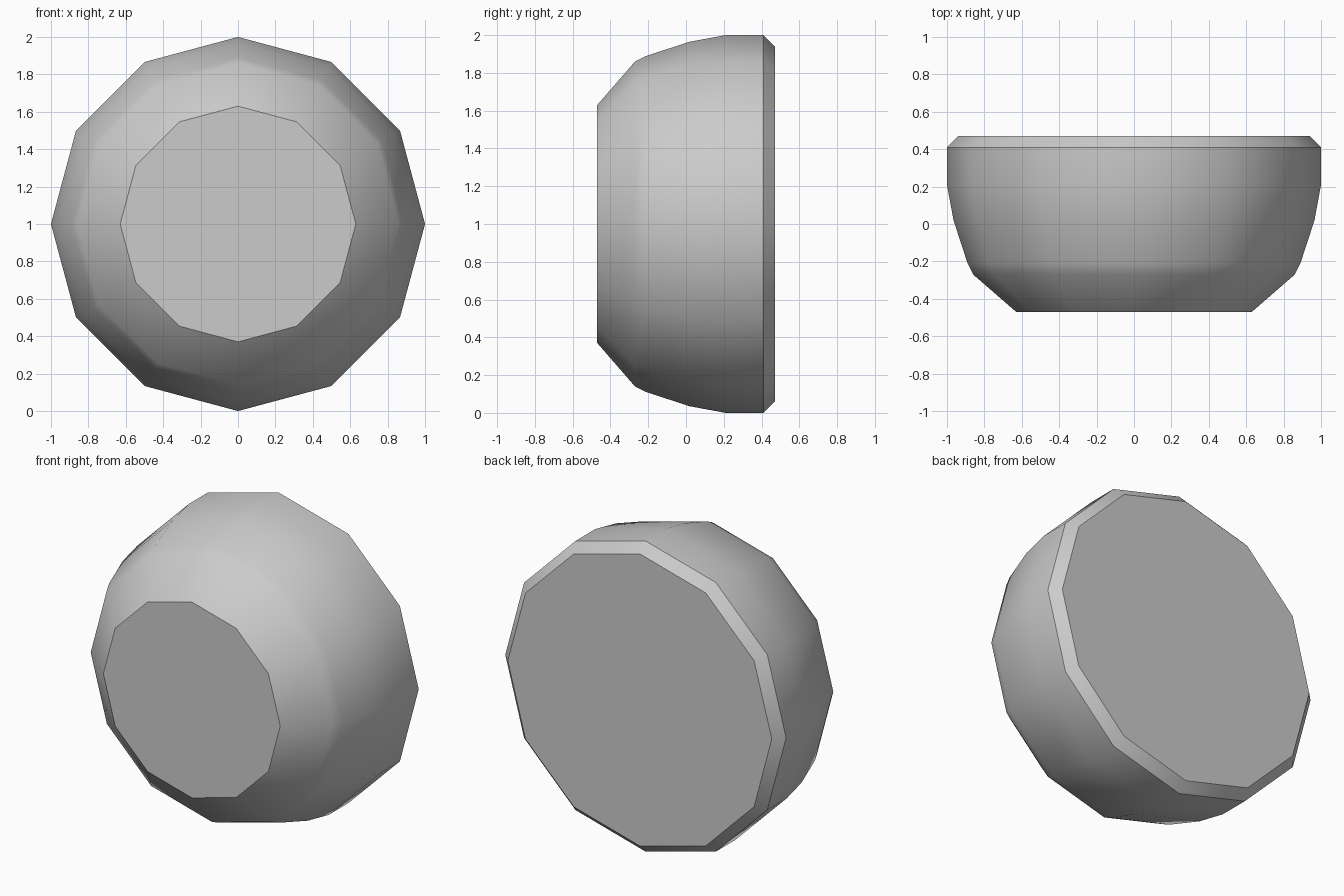
import bpy, bmesh, math

cube = bpy.data.objects.get("Cube")
if cube:
    bpy.data.objects.remove(cube)

SIDES = 12

# Single grey material
grey = bpy.data.materials.new("plain_grey")
grey.use_nodes = True
colour = (0.6, 0.6, 0.6, 1)
grey.diffuse_color = colour
grey.node_tree.nodes["Principled BSDF"].inputs["Base Color"].default_value = colour

# Knob profile from front to back: (y, radius)
profile = [(-0.47, 0.63), (-0.27, 0.86), (-0.21, 0.89), (0.02, 0.965),
           (0.21, 1.0), (0.41, 1.0), (0.47, 0.94)]

bm = bmesh.new()
rings = []
for y, r in profile:
    angles = [math.tau * i / SIDES for i in range(SIDES)]
    rings.append([bm.verts.new((r * math.cos(a), y, 1 + r * math.sin(a))) for a in angles])

# Rounded wall and rear chamfer
for lower, upper in zip(rings, rings[1:]):
    for i in range(SIDES):
        j = (i + 1) % SIDES
        bm.faces.new((lower[i], lower[j], upper[j], upper[i]))

# Flat front and back
bm.faces.new(rings[0])
bm.faces.new(rings[-1])
bmesh.ops.recalc_face_normals(bm, faces=bm.faces)

mesh = bpy.data.meshes.new("round_knob")
bm.to_mesh(mesh)
bm.free()
knob = bpy.data.objects.new("round_knob", mesh)
bpy.context.collection.objects.link(knob)
mesh.materials.append(grey)

# Smooth wall with crisp rims
bpy.ops.object.select_all(action="DESELECT")
knob.select_set(True)
bpy.context.view_layer.objects.active = knob
bpy.ops.object.shade_smooth_by_angle(angle=math.radians(35))
